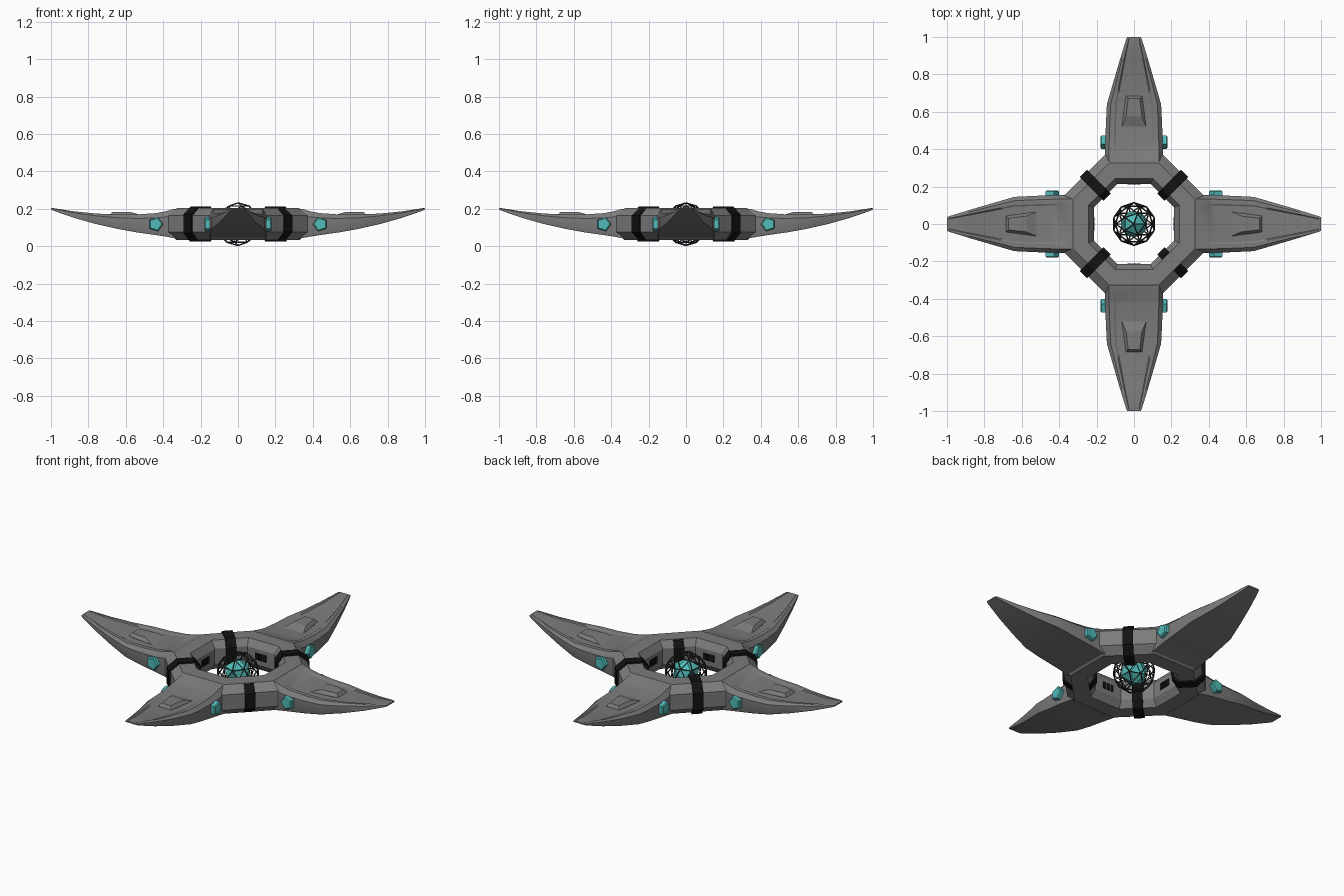
import bpy, bmesh, math
from mathutils import Matrix, Vector

if "Cube" in bpy.data.objects:
    bpy.data.objects.remove(bpy.data.objects["Cube"])


def material(name, rgb):
    m = bpy.data.materials.new(name)
    m.diffuse_color = (*rgb, 1)
    m.use_nodes = True
    m.node_tree.nodes["Principled BSDF"].inputs["Base Color"].default_value = m.diffuse_color
    return m


GREY = material("hull grey", (0.2, 0.2, 0.2))
BLACK = material("band black", (0.006, 0.006, 0.006))
CAGE = material("cage dark grey", (0.03, 0.03, 0.03))
TEAL = material("glow teal", (0.08, 0.5, 0.48))
ZC = 0.118  # height of the core and the ring centre


def make(name, bm, mat, turn=0.0, smooth=None):
    bmesh.ops.recalc_face_normals(bm, faces=bm.faces)
    me = bpy.data.meshes.new(name)
    bm.to_mesh(me)
    bm.free()
    ob = bpy.data.objects.new(name, me)
    bpy.context.collection.objects.link(ob)
    me.materials.append(mat)
    me.transform(Matrix.Rotation(turn, 4, 'Z'))
    if smooth:
        bpy.ops.object.select_all(action='DESELECT')
        ob.select_set(True)
        bpy.context.view_layer.objects.active = ob
        bpy.ops.object.shade_smooth_by_angle(angle=math.radians(smooth))
    return ob


def loft(sections, closed=False):
    """Skin a list of equal-length closed outlines."""
    bm = bmesh.new()
    rows = [[bm.verts.new(p) for p in s] for s in sections]
    n = len(rows[0])
    pairs = list(zip(rows, rows[1:]))
    if closed:
        pairs.append((rows[-1], rows[0]))
    for a, b in pairs:
        for i in range(n):
            j = (i + 1) % n
            bm.faces.new((a[i], a[j], b[j], b[i]))
    if not closed:
        bm.faces.new(rows[0])
        bm.faces.new(rows[-1])
    return bm


def box(name, mat, centre, size, turn):
    bm = bmesh.new()
    bmesh.ops.create_cube(bm, size=1)
    bmesh.ops.scale(bm, vec=size, verts=bm.verts)
    bmesh.ops.translate(bm, vec=centre, verts=bm.verts)
    return make(name, bm, mat, turn)


# Octagonal ring with a chamfered cross-section (radius, height)
profile = [(0.215, 0.075), (0.215, 0.165), (0.242, 0.204), (0.325, 0.204),
           (0.372, 0.165), (0.372, 0.075), (0.33, 0.034), (0.242, 0.034)]
corner = 1 / math.cos(math.pi / 8)
ring = []
for k in range(8):
    a = math.pi / 8 + k * math.pi / 4
    ring.append([(r * corner * math.cos(a), r * corner * math.sin(a), z)
                 for r, z in profile])
make("ring", loft(ring, closed=True), GREY)

# Black bands round the diagonal ring segments (the front right one sits lower)
for k in range(4):
    s = 0.975 if k == 0 else 1.11
    outline = [(0.295 + (r - 0.295) * 1.15, 0.119 + (z - 0.119) * s)
               for r, z in profile]
    bm = loft([[(r, y, z) for r, z in outline] for y in (-0.028, 0.028)])
    make("ring_band", bm, BLACK, -math.pi / 4 + k * math.pi / 2)

# Wing stations: distance out, half width, bottom, top
stations = [(0.31, 0.154, 0.038, 0.203), (0.345, 0.155, 0.044, 0.199),
            (0.39, 0.155, 0.052, 0.186), (0.44, 0.154, 0.060, 0.177),
            (0.54, 0.150, 0.074, 0.170), (0.64, 0.145, 0.092, 0.169),
            (0.76, 0.110, 0.119, 0.175), (0.88, 0.075, 0.153, 0.187),
            (0.99, 0.041, 0.191, 0.204), (1.0, 0.036, 0.196, 0.203)]


def wing_section(r, w, zb, zt):
    h = zt - zb
    dip = 0.005 if 0.38 < r < 0.95 else 0.0
    half = [(0.97 * w, zb), (w, zb + 0.12 * h), (w, zt - 0.22 * h),
            (0.86 * w, zt), (0.70 * w, zt), (0.64 * w, zt - dip)]
    return [(r, y, z) for y, z in half] + [(r, -y, z) for y, z in reversed(half)]


for k in range(4):
    turn = k * math.pi / 2
    make("wing", loft([wing_section(*s) for s in stations]), GREY, turn, 25)

    # Raised wedge plate on the top of the wing
    base = [(0.52, 0.065), (0.685, 0.043)]
    top = [(0.575, 0.042), (0.672, 0.031)]
    rows = []
    for (a, wa), (b, wb), z in ((*base, 0.155), (*base, 0.166), (*top, 0.184)):
        rows.append([(a, -wa, z), (b, -wb, z), (b, wb, z), (a, wa, z)])
    make("wing_plate", loft(rows), GREY, turn)

    # Pentagonal teal lamps on both flanks
    for side in (-1, 1):
        rows = []
        for y, rad in ((0.13, 0.04), (0.173, 0.04), (0.179, 0.033)):
            rows.append([(0.44 - rad * math.cos(i * math.tau / 5), side * y,
                          ZC + rad * math.sin(i * math.tau / 5)) for i in range(5)])
        make("side_lamp", loft(rows), TEAL, turn)

    # Vent slots on the inner wall of the ring
    for y in (-0.025, 0, 0.025):
        box("vent_slot", BLACK, (0.2145, y, 0.122), (0.006, 0.021, 0.04), turn)

# Glowing core
bm = bmesh.new()
bmesh.ops.create_icosphere(bm, subdivisions=1, radius=0.08)
bmesh.ops.translate(bm, vec=(0, 0, ZC), verts=bm.verts)
make("core", bm, TEAL)

# Open geodesic cage round the core: one thin strut along each edge
sphere = bmesh.new()
bmesh.ops.create_icosphere(sphere, subdivisions=2, radius=0.114)
bm = bmesh.new()
for e in sphere.edges:
    a, b = e.verts[0].co, e.verts[1].co
    d = b - a
    place = (Matrix.Translation((a + b) / 2 + Vector((0, 0, ZC)))
             @ d.to_track_quat('Z', 'Y').to_matrix().to_4x4())
    bmesh.ops.create_cone(bm, cap_ends=True, segments=4, radius1=0.0035,
                          radius2=0.0035, depth=d.length, matrix=place)
sphere.free()
make("core_cage", bm, CAGE)
